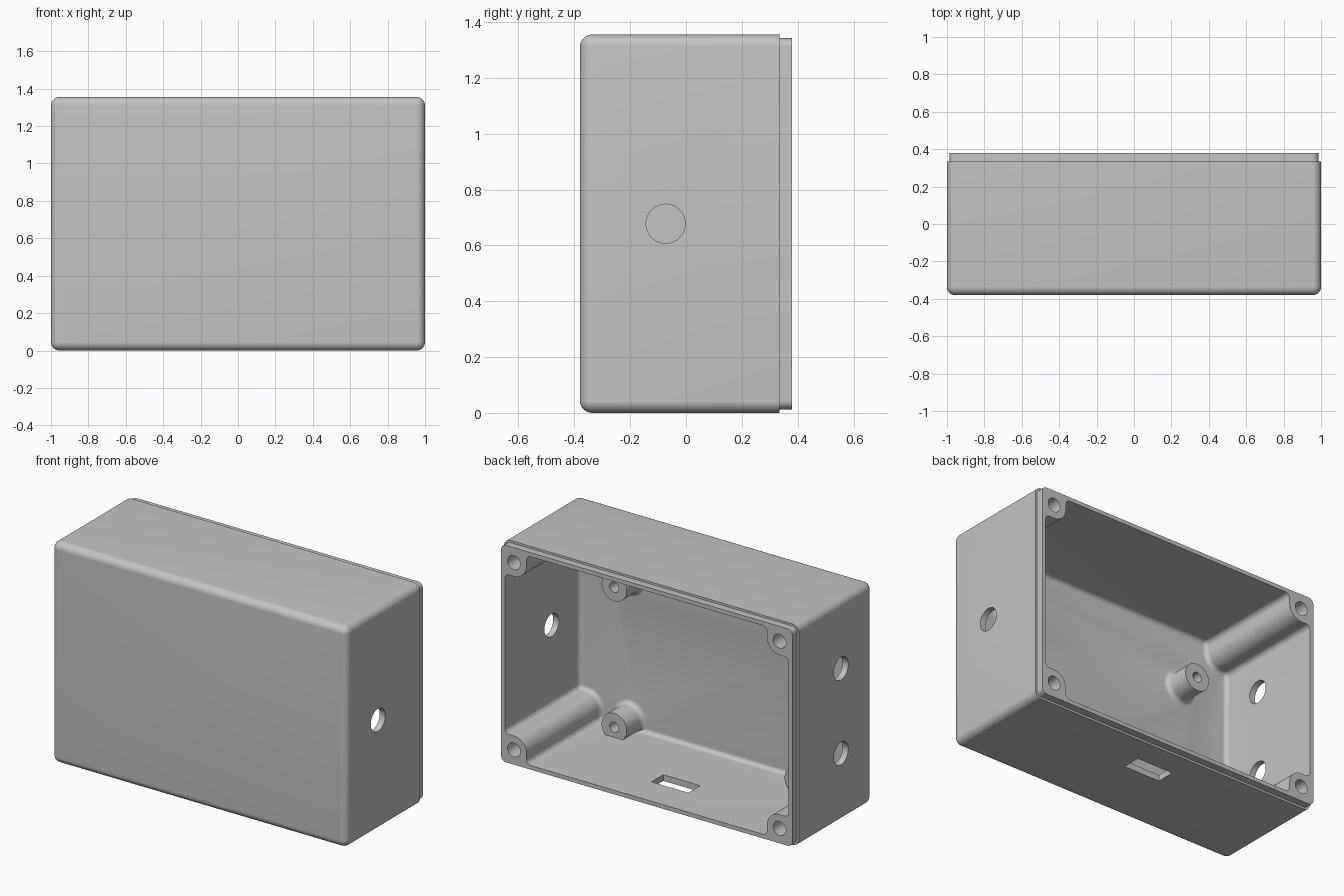
import bpy, bmesh, math
from mathutils import Matrix, Vector

cube = bpy.data.objects.get("Cube")
if cube:
    bpy.data.objects.remove(cube)

W, H, WALL = 1.0, 1.355, 0.038
MID = H / 2
FRONT, STEP, BACK = -0.38, 0.335, 0.38
FLOOR = FRONT + WALL
SCREW_X, SCREW_Z, POST_R = 0.9, MID - 0.104, 0.085


def finish(name, bm):
    bmesh.ops.recalc_face_normals(bm, faces=bm.faces)
    mesh = bpy.data.meshes.new(name)
    bm.to_mesh(mesh)
    bm.free()
    ob = bpy.data.objects.new(name, mesh)
    bpy.context.collection.objects.link(ob)
    return ob


def outline(corners, inset):
    """Rounded outline from quarter arcs: centre x, centre z, radius, start, turn."""
    pts = []
    for cx, cz, r, start, turn in corners:
        r -= inset * turn
        for i in range(9):
            a = math.radians(start + turn * 90 * i / 8)
            pts.append((cx + r * math.cos(a), cz + r * math.sin(a)))
    return pts


def loft(name, corners, rings):
    bm = bmesh.new()
    loops = [[bm.verts.new((x, y, z + MID)) for x, z in outline(corners, d)]
             for y, d in rings]
    n = len(loops[0])
    for a, b in zip(loops, loops[1:]):
        for i in range(n):
            j = (i + 1) % n
            bm.faces.new((a[i], a[j], b[j], b[i]))
    bm.faces.new(loops[0])
    bm.faces.new(loops[-1])
    return finish(name, bm)


def fillet(y, r, steps=8):
    """Rings of a rounded edge rising from the plane y."""
    angles = [math.pi / 2 * i / steps for i in range(steps + 1)]
    return [(y + r * (1 - math.sin(a)), r * (1 - math.cos(a))) for a in reversed(angles)]


def cylinder(name, centre, axis, r, depth):
    bm = bmesh.new()
    rot = Vector((0, 0, 1)).rotation_difference(Vector(axis)).to_matrix().to_4x4()
    bmesh.ops.create_cone(bm, cap_ends=True, segments=40, radius1=r, radius2=r,
                          depth=depth, matrix=Matrix.Translation(centre) @ rot)
    return finish(name, bm)


def cut(target, tool):
    """Subtract the tool from the target, then discard the tool."""
    mod = target.modifiers.new("cut", 'BOOLEAN')
    mod.operation, mod.solver, mod.object = 'DIFFERENCE', 'EXACT', tool
    bpy.context.view_layer.update()
    graph = bpy.context.evaluated_depsgraph_get()
    mesh = bpy.data.meshes.new_from_object(target.evaluated_get(graph))
    target.modifiers.clear()
    target.data = mesh
    bpy.data.objects.remove(tool)


def standoff(x, z, r=0.085, flare=0.03):
    """Turned pillar with a flared foot."""
    bm = bmesh.new()
    prof = [(0, FLOOR - 0.02), (r + flare, FLOOR - 0.02)]
    for i in range(7):
        a = math.pi / 2 * i / 6
        prof.append((r + flare * (1 - math.sin(a)), FLOOR + flare * (1 - math.cos(a))))
    prof += [(r, -0.19), (0, -0.19)]
    verts = [bm.verts.new((x + p, y, z)) for p, y in prof]
    edges = [bm.edges.new(e) for e in zip(verts, verts[1:])]
    bmesh.ops.spin(bm, geom=verts + edges, cent=(x, 0, z), axis=(0, 1, 0),
                   angle=math.tau, steps=40, use_duplicate=False)
    bmesh.ops.remove_doubles(bm, verts=bm.verts, dist=1e-4)
    return finish("standoff", bm)


# Outer shell with rounded front and stepped lip at the back
R = 0.045
ex, ez = W - R, MID - R
shell_corners = [(ex, ez, R, 0, 1), (-ex, ez, R, 90, 1),
                 (-ex, -ez, R, 180, 1), (ex, -ez, R, 270, 1)]
body = loft("enclosure_body", shell_corners,
            fillet(FRONT, R - 0.001) + [(STEP, 0), (STEP, 0.013), (BACK, 0.013)])

# Cavity outline, notched at each corner to leave the screw posts
S = 0.03
ix, iz = W - WALL - S, MID - WALL - S
nx, nz = SCREW_X - POST_R - S, SCREW_Z - POST_R - S
cavity_corners = []
for k, (sx, sz) in enumerate([(1, 1), (-1, 1), (-1, -1), (1, -1)]):
    q = 90 * k
    side = (sx * ix, sz * nz, S, q, 1)
    end = (sx * nx, sz * iz, S, q, 1)
    post = (sx * SCREW_X, sz * SCREW_Z, POST_R, q + 270, -1)
    if sx * sz > 0:
        cavity_corners += [side, post, end]
    else:
        cavity_corners += [end, post, side]
cavity = loft("cavity", cavity_corners, fillet(FLOOR, S - 0.002) + [(BACK + 0.1, 0)])

# Board standoffs are left standing inside the cavity
STANDS = [(sx * 0.62, z) for sx in (-1, 1) for z in (0.1, 0.957)]
for x, z in STANDS:
    cut(cavity, standoff(x, z))
cut(body, cavity)

# Screw holes in the standoffs and the corner posts
for x, z in STANDS:
    cut(body, cylinder("pilot_hole", (x, -0.2, z), (0, 1, 0), 0.031, 0.2))
for sx in (-1, 1):
    for sz in (-1, 1):
        cut(body, cylinder("post_hole", (sx * SCREW_X, BACK, MID + sz * SCREW_Z),
                           (0, 1, 0), 0.043, 0.6))

# Cable holes: one on the left wall, two on the right wall
for x, z in [(W, MID), (-W, MID - 0.26), (-W, MID + 0.26)]:
    cut(body, cylinder("cable_hole", (x, -0.073, z), (1, 0, 0), 0.07, 0.2))

# Rectangular port through the bottom wall
bm = bmesh.new()
bmesh.ops.create_cube(bm, size=1, matrix=Matrix.Translation((-0.01, 0.113, 0))
                      @ Matrix.Diagonal((0.25, 0.115, 0.2, 1)))
cut(body, finish("port", bm))

# Plain grey plastic
grey = bpy.data.materials.new("grey_plastic")
grey.use_nodes = True
colour = (0.55, 0.55, 0.55, 1)
grey.diffuse_color = colour
grey.node_tree.nodes["Principled BSDF"].inputs["Base Color"].default_value = colour
body.data.materials.clear()
body.data.materials.append(grey)

bpy.ops.object.select_all(action='DESELECT')
body.select_set(True)
bpy.context.view_layer.objects.active = body
bpy.ops.object.shade_smooth_by_angle(angle=math.radians(30))
